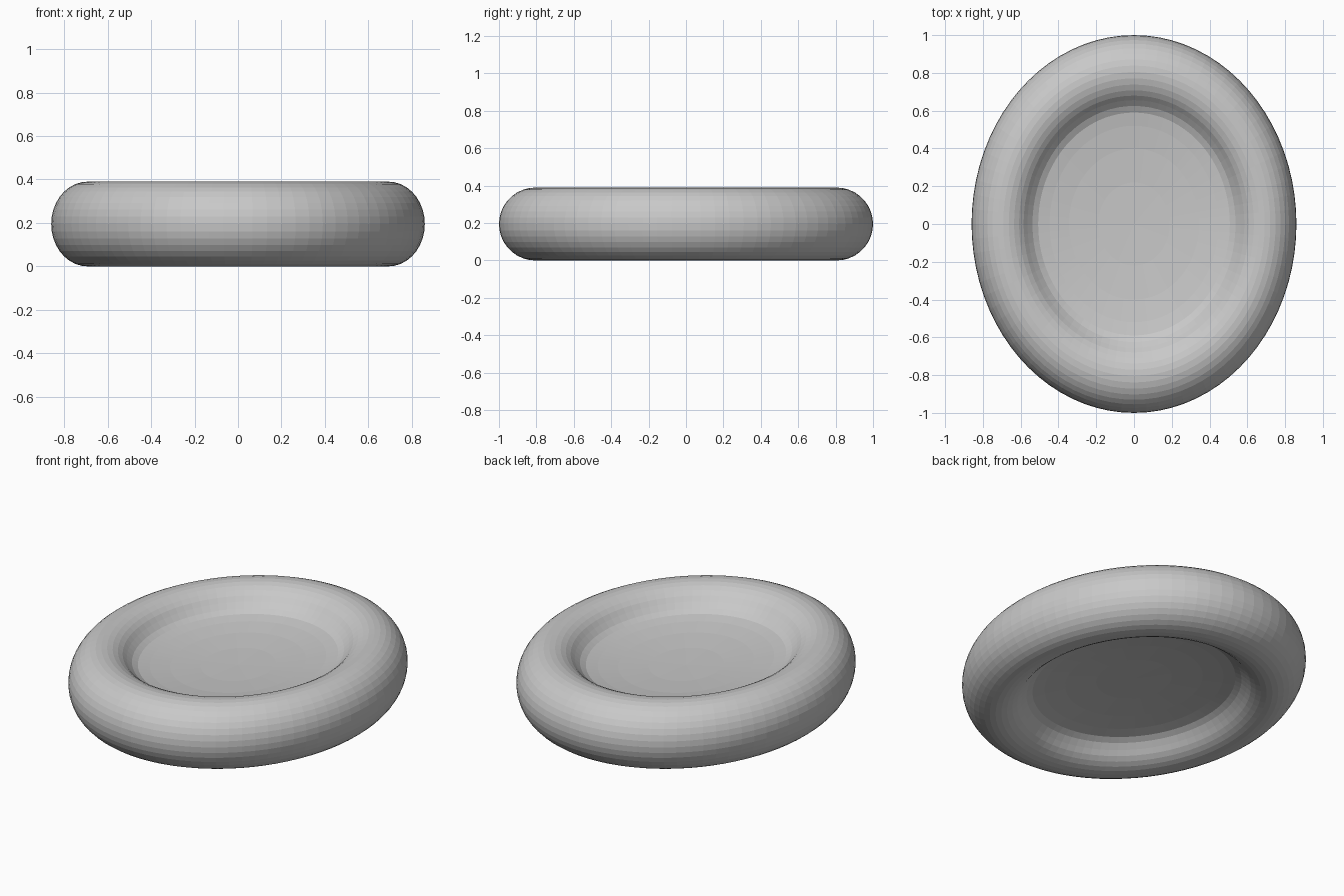
import bpy, bmesh, math

if "Cube" in bpy.data.objects:
    bpy.data.objects.remove(bpy.data.objects["Cube"])

SEG = 80          # steps around the ring
SX = 0.86         # oval: narrower in x
R, T = 0.805, 0.195   # tube centre radius and tube radius

# One flat grey for the whole model
mat = bpy.data.materials.new("light grey")
mat.diffuse_color = (0.58, 0.58, 0.58, 1)
mat.use_nodes = True
mat.node_tree.nodes["Principled BSDF"].inputs["Base Color"].default_value = mat.diffuse_color

# Upper half profile (radius, height above mid plane): rounded rim, then shallow dish
upper = [(R + T * math.cos(math.radians(a)), T * math.sin(math.radians(a)))
         for a in range(0, 141, 10)]
upper += [(0.625, 0.098), (0.59, 0.080), (0.52, 0.068), (0.40, 0.055), (0.22, 0.045)]
CENTRE = 0.042

# Mirror the profile to get both hollow sides
lower = [(r, -h) for r, h in reversed(upper[1:])]
profile = lower + upper

# Spin the profile into an oval, double-dished disc
bm = bmesh.new()
rings = []
for r, h in profile:
    rings.append([bm.verts.new((SX * r * math.cos(2 * math.pi * i / SEG),
                                r * math.sin(2 * math.pi * i / SEG), h + T))
                  for i in range(SEG)])
bottom = bm.verts.new((0, 0, T - CENTRE))
top = bm.verts.new((0, 0, T + CENTRE))
for i in range(SEG):
    j = (i + 1) % SEG
    for a, b in zip(rings, rings[1:]):
        bm.faces.new((a[i], a[j], b[j], b[i]))
    bm.faces.new((rings[-1][i], rings[-1][j], top))
    bm.faces.new((rings[0][j], rings[0][i], bottom))
bmesh.ops.recalc_face_normals(bm, faces=bm.faces[:])

mesh = bpy.data.meshes.new("dished_disc")
bm.to_mesh(mesh)
bm.free()
mesh.materials.append(mat)
disc = bpy.data.objects.new("dished_disc", mesh)
bpy.context.collection.objects.link(disc)
